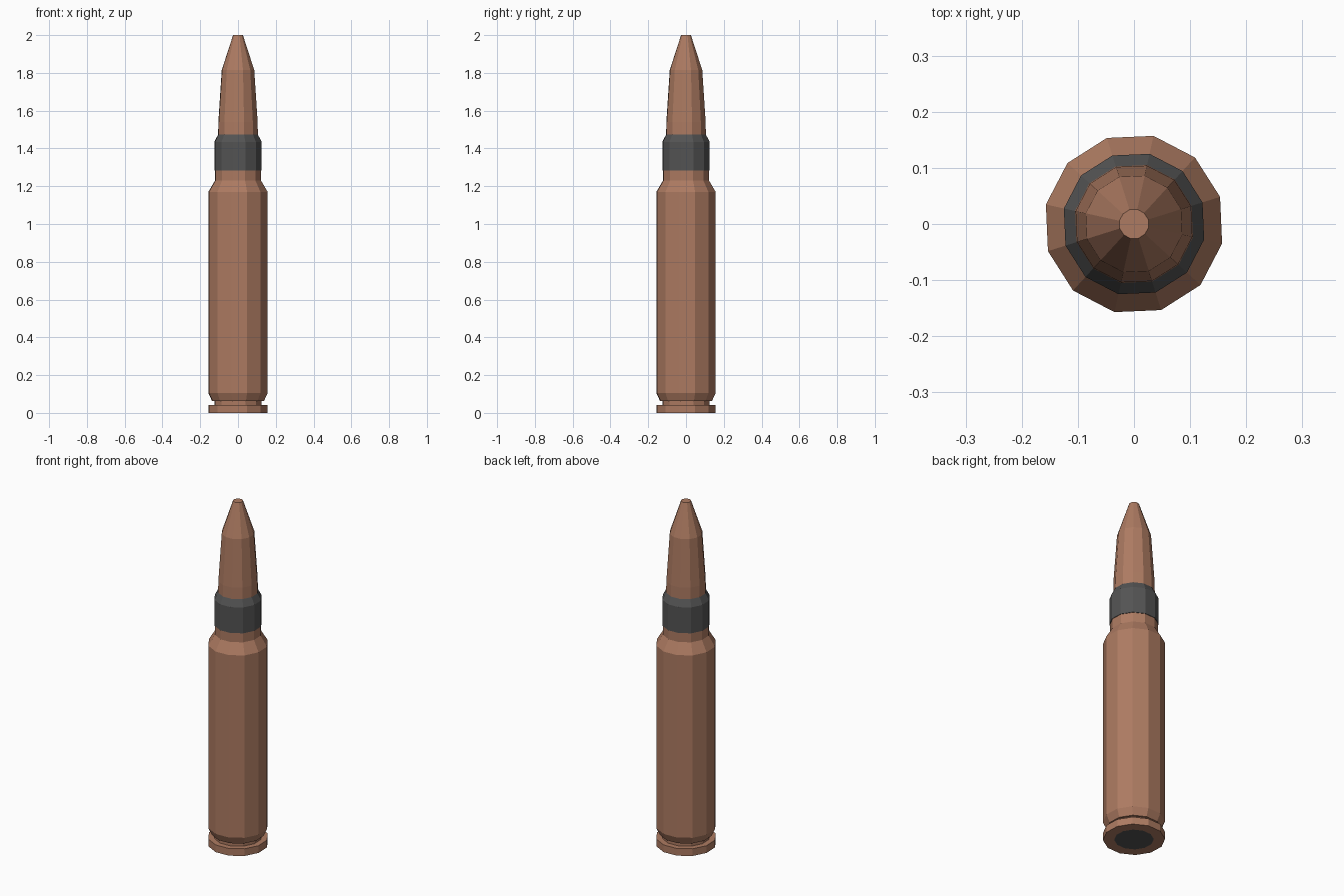
import bpy, bmesh, math

if "Cube" in bpy.data.objects:
    bpy.data.objects.remove(bpy.data.objects["Cube"])

SIDES = 12
TURN = math.radians(17.5)
FIT = math.cos(math.radians(12.5))   # silhouette half width -> corner radius


def material(name, rgb):
    m = bpy.data.materials.new(name)
    m.diffuse_color = (*rgb, 1)
    m.use_nodes = True
    m.node_tree.nodes["Principled BSDF"].inputs["Base Color"].default_value = m.diffuse_color
    return m


copper = material("copper brown", (0.42, 0.198, 0.122))
grey = material("dark grey", (0.088, 0.088, 0.088))


def lathe(name, profile, mat, cap_bottom=False, cap_top=False):
    """Turn (half width, z) points into a faceted 12-sided part."""
    bm = bmesh.new()
    rings = []
    for w, z in profile:
        r = w / FIT
        rings.append([bm.verts.new((r * math.cos(TURN + i * math.tau / SIDES),
                                    r * math.sin(TURN + i * math.tau / SIDES), z))
                      for i in range(SIDES)])
    for a, b in zip(rings, rings[1:]):
        for i in range(SIDES):
            j = (i + 1) % SIDES
            bm.faces.new((a[i], a[j], b[j], b[i]))
    if cap_bottom:
        bm.faces.new(rings[0][::-1])
    if cap_top:
        bm.faces.new(rings[-1])
    me = bpy.data.meshes.new(name)
    bm.to_mesh(me)
    bm.free()
    me.materials.append(mat)
    ob = bpy.data.objects.new(name, me)
    bpy.context.collection.objects.link(ob)
    return ob


# base rim with extractor groove, open in the middle for the primer
lathe("base_rim", [(0.10, 0), (0.157, 0), (0.157, 0.042), (0.125, 0.042),
                   (0.125, 0.064)], copper)
# primer disc closing the base
lathe("primer", [(0.10, 0)], grey, cap_bottom=True)
# case body, shoulder and neck
lathe("case", [(0.125, 0.064), (0.138, 0.064), (0.157, 0.106), (0.157, 1.17),
               (0.122, 1.23), (0.122, 1.284)], copper)
# dark band around the neck
lathe("neck_band", [(0.122, 1.284), (0.125, 1.284), (0.125, 1.435),
                    (0.105, 1.474)], grey)
# tapered bullet with a flat tip
lathe("bullet", [(0.105, 1.474), (0.104, 1.54), (0.086, 1.815),
                 (0.026, 2.0)], copper, cap_top=True)
